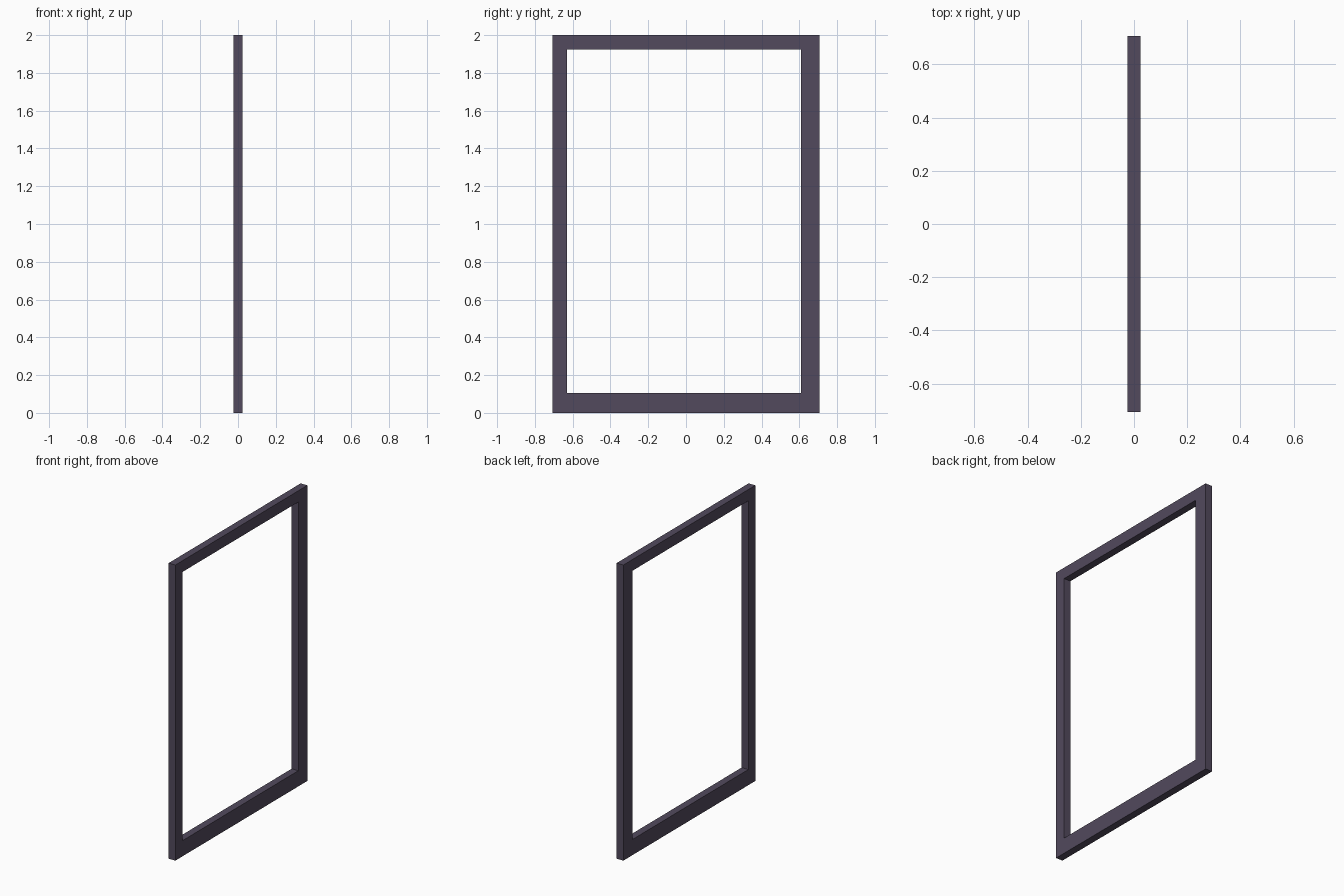
import bpy, bmesh

if "Cube" in bpy.data.objects:
    bpy.data.objects.remove(bpy.data.objects["Cube"])

HALF_DEPTH = 0.025
# (y min, y max, z min, z max) of the outer edge and the opening
OUTER = (-0.706, 0.706, 0.0, 2.0)
INNER = (-0.63, 0.609, 0.106, 1.924)


def ring(bm, x, rect):
    y0, y1, z0, z1 = rect
    return [bm.verts.new((x, y, z)) for y, z in ((y0, z0), (y1, z0), (y1, z1), (y0, z1))]


def bridge(bm, a, b):
    for i in range(4):
        j = (i + 1) % 4
        bm.faces.new((a[i], a[j], b[j], b[i]))


# Frame: four rings joined into a closed rectangular loop
bm = bmesh.new()
rings = [ring(bm, x, r) for x, r in ((-HALF_DEPTH, OUTER), (HALF_DEPTH, OUTER),
                                     (HALF_DEPTH, INNER), (-HALF_DEPTH, INNER))]
for k in range(4):
    bridge(bm, rings[k], rings[(k + 1) % 4])
bmesh.ops.recalc_face_normals(bm, faces=bm.faces)
mesh = bpy.data.meshes.new("door_frame")
bm.to_mesh(mesh)
bm.free()
frame = bpy.data.objects.new("door_frame", mesh)
bpy.context.collection.objects.link(frame)

# Dark purple-grey finish
mat = bpy.data.materials.new("dark_frame")
mat.diffuse_color = (0.085, 0.068, 0.11, 1)
mat.use_nodes = True
mat.node_tree.nodes["Principled BSDF"].inputs["Base Color"].default_value = mat.diffuse_color
mesh.materials.append(mat)
